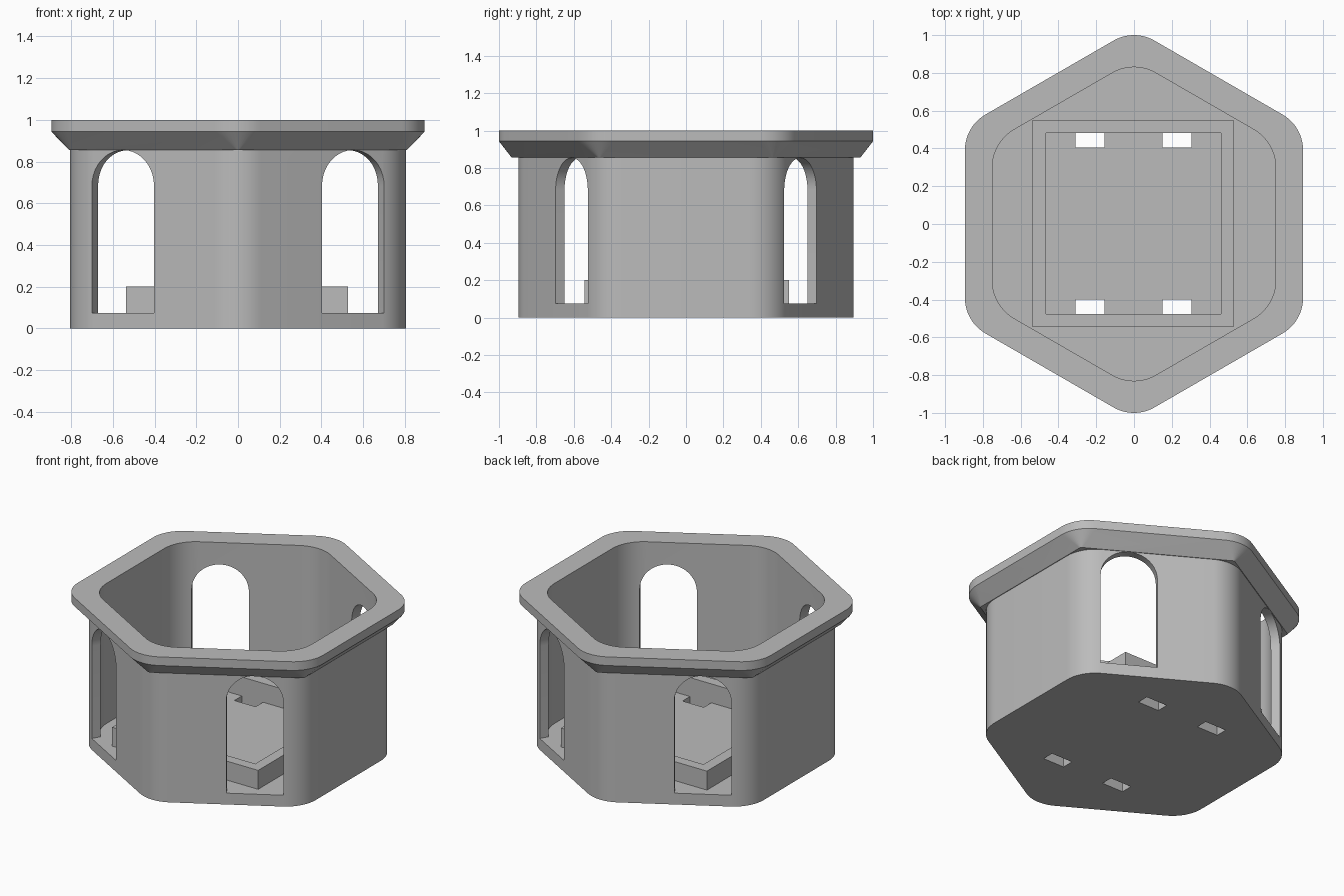
import bpy
import bmesh
from math import sin, cos, tan, pi, radians
from mathutils import Matrix, Vector

cube = bpy.data.objects.get("Cube")
if cube:
    bpy.data.objects.remove(cube, do_unlink=True)

grey = bpy.data.materials.new("plain grey")
grey.use_nodes = True
grey.diffuse_color = (0.5, 0.5, 0.5, 1)
grey.node_tree.nodes["Principled BSDF"].inputs["Base Color"].default_value = (0.5, 0.5, 0.5, 1)

CORNER_STEPS = 10
FLOOR = 0.075
WALL = 0.805


def rounded_hexagon(apothem, radius, z):
    """Hexagon with corners on the y axis and rounded by radius."""
    reach = (apothem - radius) / cos(pi / 6)
    points = []
    for i in range(6):
        mid = radians(30 + 60 * i)
        for k in range(CORNER_STEPS + 1):
            a = mid - pi / 6 + pi / 3 * k / CORNER_STEPS
            points.append(Vector((reach * cos(mid) + radius * cos(a),
                                  reach * sin(mid) + radius * sin(a), z)))
    return points


def skin(name, loops, closed=False):
    """Join matching loops of points into a solid."""
    bm = bmesh.new()
    rings = [[bm.verts.new(p) for p in loop] for loop in loops]
    pairs = list(zip(rings, rings[1:]))
    if closed:
        pairs.append((rings[-1], rings[0]))
    else:
        bm.faces.new(rings[0])
        bm.faces.new(rings[-1])
    for low, high in pairs:
        for i in range(len(low)):
            j = (i + 1) % len(low)
            bm.faces.new((low[i], low[j], high[j], high[i]))
    bmesh.ops.recalc_face_normals(bm, faces=bm.faces)
    mesh = bpy.data.meshes.new(name)
    bm.to_mesh(mesh)
    bm.free()
    mesh.materials.append(grey)
    obj = bpy.data.objects.new(name, mesh)
    bpy.context.collection.objects.link(obj)
    return obj


def rectangle(x0, x1, y0, y1, z):
    return [Vector(p) for p in ((x0, y0, z), (x1, y0, z), (x1, y1, z), (x0, y1, z))]


def cut(target, cutter):
    """Subtract the cutter, then remove it."""
    cutter.hide_render = True
    mod = target.modifiers.new("cut", "BOOLEAN")
    mod.operation = "DIFFERENCE"
    mod.solver = "EXACT"
    mod.object = cutter
    bpy.context.view_layer.objects.active = target
    bpy.ops.object.modifier_apply(modifier=mod.name)
    bpy.data.objects.remove(cutter, do_unlink=True)


# Cup: outer wall, sloped rim and hollow inside as one shell
cup = skin("hexagonal_cup", [rounded_hexagon(*ring) for ring in (
    (WALL, 0.22, 0), (WALL, 0.22, 0.855), (0.809, 0.015, 0.855),
    (0.895, 0.216, 0.943), (0.895, 0.216, 1.0),
    (0.75, 0.23, 1.0), (0.75, 0.23, FLOOR))])

# Arched windows through the four slanted walls
half = 0.172
spring = 0.855 - half
arch = [(-half, FLOOR), (half, FLOOR)]
arch += [(half * cos(pi * k / 20), spring + half * sin(pi * k / 20)) for k in range(21)]
normal = Vector((cos(pi / 3), sin(pi / 3), 0))
along = Vector((sin(pi / 3), -cos(pi / 3), 0))
for sx in (-1, 1):
    for sy in (-1, 1):
        loops = []
        for depth in (WALL - 0.15, WALL + 0.1):
            base = normal * depth + along * half
            loop = [base + along * u + Vector((0, 0, z)) for u, z in arch]
            loops.append([Vector((p.x * sx, p.y * sy, p.z)) for p in loop])
        cut(cup, skin("window_cutter", loops))

# Four slots through the floor
for x0 in (-0.31, 0.15):
    for y0 in (-0.477, 0.405):
        cut(cup, skin("slot_cutter", [rectangle(x0, x0 + 0.155, y0, y0 + 0.078, z)
                                      for z in (-0.1, 0.15)]))

# Raised square frame on the floor
outer = (-0.538, 0.528, -0.544, 0.55)
inner = (-0.466, 0.46, -0.477, 0.483)
low, high = FLOOR - 0.01, 0.2
skin("floor_frame", [rectangle(*outer, low), rectangle(*outer, high),
                     rectangle(*inner, high), rectangle(*inner, low)], closed=True)

# Smooth the rounded corners, keep hard edges crisp
bpy.ops.object.select_all(action="DESELECT")
cup.select_set(True)
bpy.context.view_layer.objects.active = cup
bpy.ops.object.shade_smooth_by_angle(angle=radians(25))
